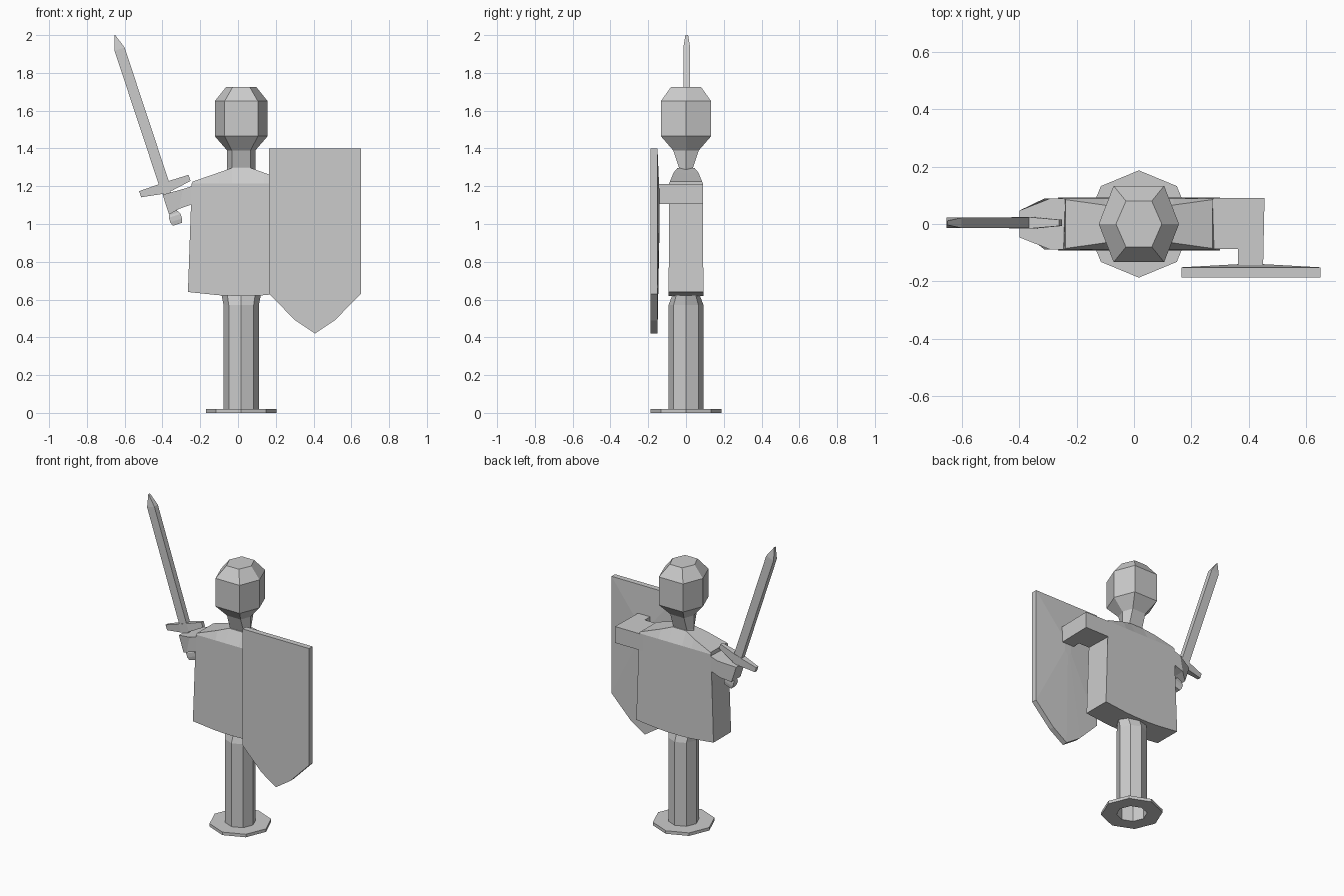
import bpy, bmesh, math
from mathutils import Vector, Matrix

if "Cube" in bpy.data.objects:
    bpy.data.objects.remove(bpy.data.objects["Cube"])

CX = 0.017  # body axis


def loft(name, rings, cap_start=True, cap_end=True, mat=None, closed=False):
    """Skin a list of equal-length point rings into one flat-shaded mesh."""
    bm = bmesh.new()
    vs = [[bm.verts.new(p) for p in r] for r in rings]
    n = len(rings[0])
    pairs = list(zip(vs, vs[1:])) + ([(vs[-1], vs[0])] if closed else [])
    for a, b in pairs:
        for i in range(n):
            j = (i + 1) % n
            bm.faces.new((a[i], a[j], b[j], b[i]))
    if cap_start and not closed:
        bm.faces.new(vs[0])
    if cap_end and not closed:
        bm.faces.new(vs[-1])
    bmesh.ops.recalc_face_normals(bm, faces=bm.faces)
    if mat:
        bm.transform(mat)
    me = bpy.data.meshes.new(name)
    bm.to_mesh(me)
    bm.free()
    ob = bpy.data.objects.new(name, me)
    bpy.context.collection.objects.link(ob)
    return ob


def ngon(n, rx, ry, z):
    return [(CX + rx * math.cos(2 * math.pi * i / n),
             ry * math.sin(2 * math.pi * i / n), z) for i in range(n)]


def hexa(rx, fx, ry, z):
    return [(CX + x, y, z) for x, y in
            ((rx, 0), (fx, ry), (-fx, ry), (-rx, 0), (-fx, -ry), (fx, -ry))]


def slab(name, profile, y0, y1, mat=None):
    """Extrude an (x, z) outline along y."""
    return loft(name, [[(x, y, z) for x, z in profile] for y in (y0, y1)], mat=mat)


# foot ring (open in the middle) and hollow post
loft("foot_plate", [ngon(8, 0.093, 0.093, 0), ngon(8, 0.187, 0.187, 0),
                    ngon(8, 0.187, 0.187, 0.02), ngon(8, 0.093, 0.093, 0.02)],
     closed=True)
loft("post", [ngon(8, 0.093, 0.093, 0.01), ngon(8, 0.093, 0.093, 0.57),
              ngon(8, 0.105, 0.07, 0.63)], cap_start=False)

# torso: cross-sections from one side to the other
# (half x at bottom, mid, top; bottom z; top half width; top z)
half = [(0.282, 0.262, 0.256, 0.64, 0.085, 1.225),
        (0.12, 0.12, 0.12, 0.623, 0.066, 1.272),
        (0.05, 0.05, 0.05, 0.62, 0.045, 1.297)]
sections = []
for s, rows in ((-1, half), (1, half[::-1])):
    for xb, xm, xt, zb, yt, zt in rows:
        sections.append([(CX + s * xb, -0.092, zb), (CX + s * xm, -0.089, 1.215),
                         (CX + s * xt, -yt, zt), (CX + s * xt, yt, zt),
                         (CX + s * xm, 0.089, 1.215), (CX + s * xb, 0.092, zb)])
loft("torso", sections)

# neck and head
loft("neck_and_head", [hexa(0.075, 0.05, 0.038, 1.285), hexa(0.075, 0.05, 0.038, 1.3),
                       hexa(0.075, 0.05, 0.068, 1.39), hexa(0.14, 0.088, 0.133, 1.465),
                       hexa(0.14, 0.088, 0.133, 1.65), hexa(0.08, 0.045, 0.08, 1.725)])

# sword arm, tapering into the fist
arm = [(-0.20, 1.12, 1.215, 0.089), (-0.302, 1.08, 1.185, 0.089),
       (-0.382, 1.05, 1.155, 0.047)]
lean = [0.0, -0.01, 0.017]
loft("sword_arm", [[(x + d, -w, zb), (x + d, w, zb), (x - d, w, zt), (x - d, -w, zt)]
                   for (x, zb, zt, w), d in zip(arm, lean)])

# sword, built upright then tilted about the guard
tilt = Matrix.Translation((-0.387, 0.004, 1.2)) @ Matrix.Rotation(math.radians(-18.3), 4, 'Y')


def rect(hx, hy, z):
    return [(-hx, -hy, z), (hx, -hy, z), (hx, hy, z), (-hx, hy, z)]


loft("blade", [rect(0.028, 0.018, 0), rect(0.028, 0.018, 0.765),
               rect(0.001, 0.007, 0.843)], mat=tilt)
guard = [(-0.138, 0.018, 0.011), (-0.03, 0.02, 0.02), (0.03, 0.02, 0.02), (0.138, 0.018, 0.011)]
loft("crossguard", [[(x, -w, zt), (x, w, zt), (x, w, zb), (x, -w, zb)]
                    for (x, zt, w), zb in zip(guard, (-0.016, -0.034, -0.034, -0.016))],
     mat=tilt)
loft("grip", [rect(0.02, 0.018, 0), rect(0.02, 0.018, -0.17)], mat=tilt)
loft("pommel", [rect(0.022, 0.015, -0.145), rect(0.033, 0.022, -0.165),
                rect(0.033, 0.022, -0.19), rect(0.026, 0.018, -0.212)], mat=tilt)

# shield arm: L-shaped in plan
plan = [(0.25, 0.09), (0.455, 0.09), (0.45, -0.15), (0.362, -0.15), (0.362, -0.088), (0.25, -0.088)]
loft("shield_arm", [[(x, y, z) for x, y in plan] for z in (1.105, 1.213)])

# shield: flat front, back swelling to a shallow peak by the hand
sx, w = 0.4075, 0.2425
outline = [(-w, 1.4), (w, 1.4), (w, 0.63), (0.105, 0.49), (0, 0.42), (-0.105, 0.49), (-w, 0.63)]
rings = [[(sx + x, y, z) for x, z in outline] for y in (-0.187, -0.151)]
rings.append([(sx + x * 0.1, -0.139, 1.1 + (z - 1.1) * 0.1) for x, z in outline])
loft("shield", rings)
